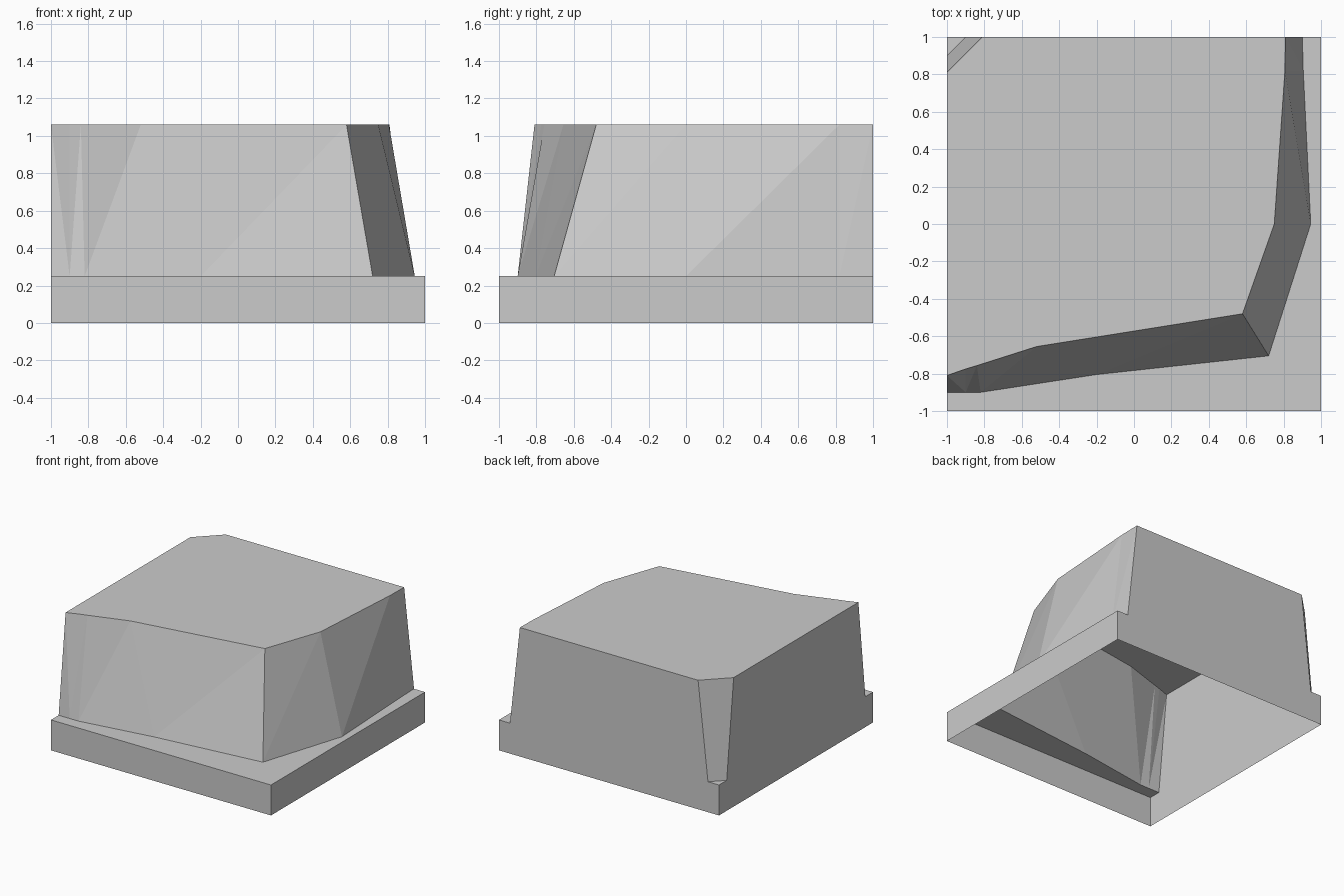
import bpy
import bmesh

cube = bpy.data.objects.get("Cube")
if cube:
    bpy.data.objects.remove(cube)

LEDGE, TOP = 0.25, 1.06

# One plain stone colour
stone = bpy.data.materials.new("stone grey")
stone.use_nodes = True
colour = (0.6, 0.6, 0.6, 1)
stone.diffuse_color = colour
bsdf = stone.node_tree.nodes["Principled BSDF"]
bsdf.inputs["Base Color"].default_value = colour
bsdf.inputs["Roughness"].default_value = 0.9

# Cliff outline at the foot and at the rim, from the front around to the back
foot_outline = [(-1, -.9), (-.9, -.9), (-.82, -.9), (-.2, -.805), (.72, -.705),
                (.945, 0), (.905, .82), (.9, 1), (-.9, 1), (-1, .9)]
rim_outline = [(-1, -.81), (-.9, -.775), (-.84, -.757), (-.52, -.655), (.58, -.48),
               (.75, 0), (.807, .82), (.81, 1), (-.81, 1), (-1, .81)]
square = [(-1, -1), (1, -1), (1, 1), (-1, 1)]

bm = bmesh.new()


def ring(points, z):
    return [bm.verts.new((x, y, z)) for x, y in points]


ground = ring(square, 0)
edge = ring(square, LEDGE)
foot = ring(foot_outline, LEDGE)
rim = ring(rim_outline, TOP)

# Plinth sides on the front and left
for i in range(2):
    bm.faces.new((ground[i], ground[i + 1], edge[i + 1], edge[i]))

# Ledge around the cliff, and the small ledge at the back corner
bm.faces.new(edge[:3] + foot[7::-1])
bm.faces.new((edge[3], foot[9], foot[8]))

# Sloping cliff faces
for i in range(7):
    a, b, c, d = foot[i], foot[i + 1], rim[i + 1], rim[i]
    if i == 0:
        bm.faces.new((a, b, d))
        bm.faces.new((b, c, d))
    else:
        bm.faces.new((a, b, c))
        bm.faces.new((a, c, d))

# Bevelled back corner
bm.faces.new((foot[8], foot[9], rim[9], rim[8]))

# Flat cut walls at the back and on the right
bm.faces.new((ground[2], ground[3], edge[3], foot[8], rim[8], rim[7], foot[7], edge[2]))
bm.faces.new((ground[3], ground[0], edge[0], foot[0], rim[0], rim[9], foot[9], edge[3]))

# Plateau
bm.faces.new(rim)

# Close the underside to orient the faces outward, then open it again
underside = bm.faces.new(ground[::-1])
bmesh.ops.recalc_face_normals(bm, faces=bm.faces[:])
bmesh.ops.delete(bm, geom=[underside], context='FACES_ONLY')

mesh = bpy.data.meshes.new("cliff_block")
bm.to_mesh(mesh)
bm.free()
mesh.materials.append(stone)
bpy.context.collection.objects.link(bpy.data.objects.new("cliff_block", mesh))
